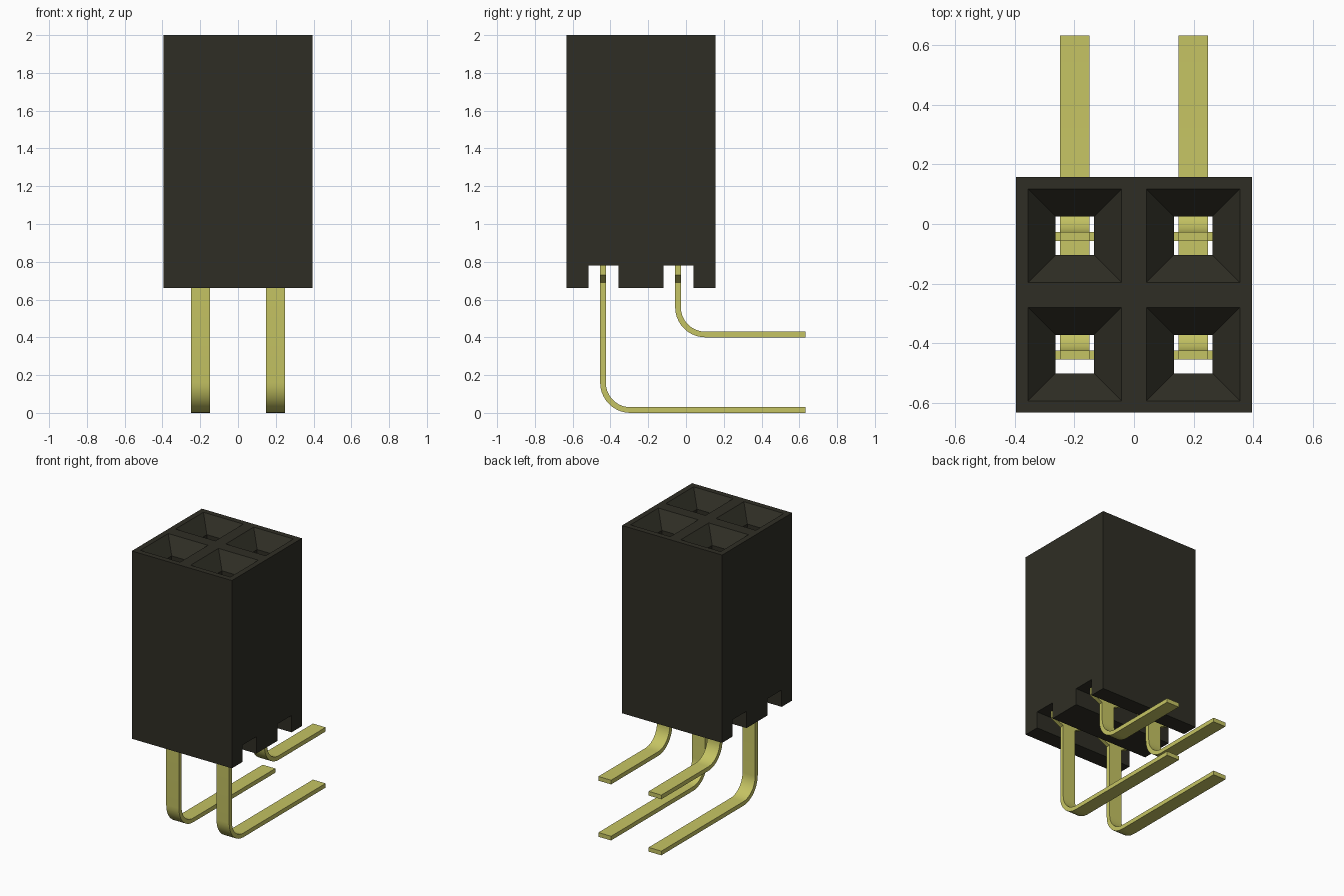
import bpy, bmesh, math
from mathutils import Matrix, Vector

if "Cube" in bpy.data.objects:
    bpy.data.objects.remove(bpy.data.objects["Cube"])

PITCH = 0.397
MID_Y = -0.238                      # centre of the housing in y
COLS = (-PITCH / 2, PITCH / 2)
ROWS = (MID_Y - PITCH / 2, MID_Y + PITCH / 2)


def material(name, rgb):
    mat = bpy.data.materials.new(name)
    mat.use_nodes = True
    mat.diffuse_color = (*rgb, 1)
    mat.node_tree.nodes["Principled BSDF"].inputs["Base Color"].default_value = (*rgb, 1)
    return mat


def make_object(name, bm, mat):
    bmesh.ops.recalc_face_normals(bm, faces=bm.faces)
    mesh = bpy.data.meshes.new(name)
    bm.to_mesh(mesh)
    bm.free()
    mesh.materials.append(mat)
    obj = bpy.data.objects.new(name, mesh)
    bpy.context.collection.objects.link(obj)
    return obj


def activate(obj):
    bpy.ops.object.select_all(action='DESELECT')
    obj.select_set(True)
    bpy.context.view_layer.objects.active = obj


def box(name, centre, size, mat):
    bm = bmesh.new()
    bmesh.ops.create_cube(bm, size=1, matrix=Matrix.Translation(centre) @ Matrix.Diagonal((*size, 1)))
    return make_object(name, bm, mat)


def funnel(name, x, y, mat):
    # Square tapered cutter, running slightly past the top face
    low, high, r_low, r_high = 1.9, 2.05, 0.065, 0.203
    bm = bmesh.new()
    place = Matrix.Translation((x, y, (low + high) / 2)) @ Matrix.Rotation(math.pi / 4, 4, 'Z')
    bmesh.ops.create_cone(bm, cap_ends=True, segments=4, radius1=r_low * math.sqrt(2),
                          radius2=r_high * math.sqrt(2), depth=high - low, matrix=place)
    return make_object(name, bm, mat)


def cut(target, cutter):
    activate(target)
    mod = target.modifiers.new("cut", 'BOOLEAN')
    mod.operation = 'DIFFERENCE'
    mod.solver = 'EXACT'
    mod.object = cutter
    bpy.ops.object.modifier_apply(modifier=mod.name)
    bpy.data.objects.remove(cutter)


def pin(name, x, y, floor, mat):
    # Strip swept along a bent path; each station is (y, z, normal angle, half width)
    half, radius, narrow, wide, steps = 0.015, 0.145, 0.05, 0.13, 10
    stations = [(y, z, 0, w) for z, w in
                ((1.3, narrow), (0.84, narrow), (0.84, wide), (0.73, wide), (0.69, narrow))]
    cy, cz = y + radius, floor + half + radius
    for i in range(steps + 1):
        a = math.pi / 2 * i / steps
        stations.append((cy - radius * math.cos(a), cz - radius * math.sin(a), a, narrow))
    stations.append((0.633, floor + half, math.pi / 2, narrow))
    bm = bmesh.new()
    rings = []
    for sy, sz, a, w in stations:
        n = Vector((0, math.cos(a), math.sin(a))) * half
        c = Vector((x, sy, sz))
        rings.append([bm.verts.new(c + n * s + Vector((w * t, 0, 0)))
                      for s, t in ((-1, -1), (-1, 1), (1, 1), (1, -1))])
    for a, b in zip(rings, rings[1:]):
        for k in range(4):
            j = (k + 1) % 4
            if (a[k].co - b[k].co).length + (a[j].co - b[j].co).length > 0:
                bm.faces.new((a[k], a[j], b[j], b[k]))
    bm.faces.new(rings[0])
    bm.faces.new(rings[-1])
    # Drop the flat slivers where the width changes in a step
    bmesh.ops.delete(bm, geom=[f for f in bm.faces if f.calc_area() < 1e-8], context='FACES_ONLY')
    obj = make_object(name, bm, mat)
    activate(obj)
    bpy.ops.object.shade_smooth_by_angle(angle=math.radians(30))
    return obj


black = material("black plastic", (0.028, 0.027, 0.018))
gold = material("pale gold metal", (0.56, 0.55, 0.125))

# Housing with bottom grooves, socket holes and tapered mouths
housing = box("housing", (0, MID_Y, 1.33), (0.79, 0.79, 1.34), black)
for y in ROWS:
    cut(housing, box("groove_cutter", (0, y, 0.68), (1, 0.158, 0.2), black))
    for x in COLS:
        cut(housing, box("hole_cutter", (x, y, 1.3), (0.13, 0.13, 1.3), black))
        cut(housing, funnel("mouth_cutter", x, y, black))

# Bent pins: the front row drops lower than the back row
for row, y, floor in (("front", ROWS[0], 0.0), ("back", ROWS[1], 0.4)):
    for side, x in zip(("right", "left"), COLS):
        pin(f"{row}_{side}_pin", x, y - 0.003, floor, gold)
